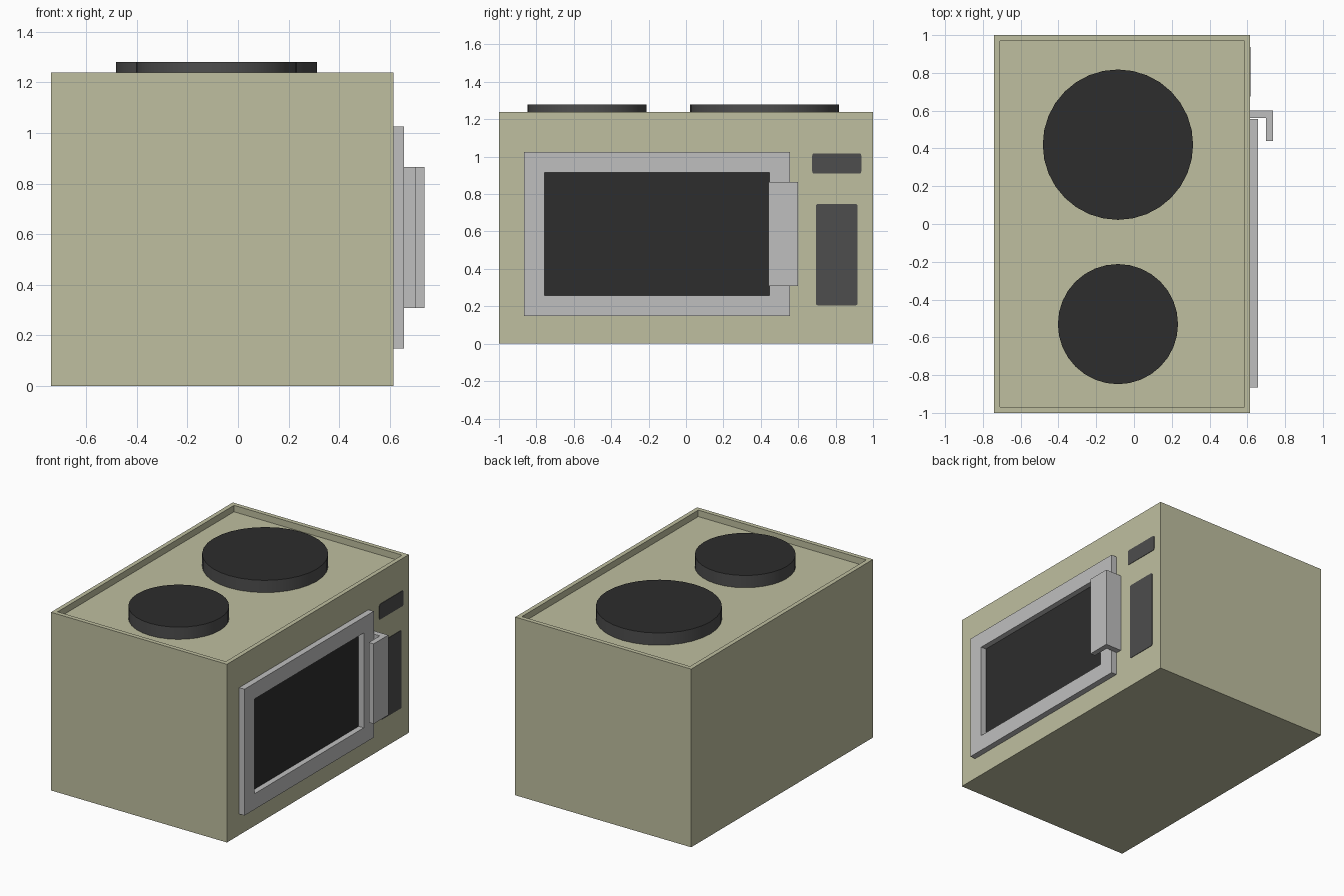
import bpy, bmesh, math
from mathutils import Vector, Matrix

cube = bpy.data.objects.get("Cube")
if cube:
    bpy.data.objects.remove(cube, do_unlink=True)


def material(name, r, g, b):
    m = bpy.data.materials.new(name)
    m.use_nodes = True
    m.diffuse_color = (r, g, b, 1)
    m.node_tree.nodes["Principled BSDF"].inputs["Base Color"].default_value = (r, g, b, 1)
    return m


olive = material("pale olive enamel", 0.52, 0.52, 0.35)
grey = material("light grey metal", 0.52, 0.52, 0.52)
charcoal = material("charcoal", 0.075, 0.075, 0.075)
black = material("black glass", 0.026, 0.026, 0.026)


def finish(name, bm, *mats):
    mesh = bpy.data.meshes.new(name)
    bm.normal_update()
    bm.to_mesh(mesh)
    bm.free()
    for m in mats:
        mesh.materials.append(m)
    ob = bpy.data.objects.new(name, mesh)
    bpy.context.collection.objects.link(ob)
    return ob


def box(lo, hi):
    """Box between two opposite corners."""
    lo, hi = Vector(lo), Vector(hi)
    bm = bmesh.new()
    bmesh.ops.create_cube(bm, size=1)
    bmesh.ops.scale(bm, vec=hi - lo, verts=bm.verts)
    bmesh.ops.translate(bm, vec=(lo + hi) / 2, verts=bm.verts)
    bm.normal_update()
    return bm


def sink(bm, direction, rim, depth):
    """Inset the face looking along direction and push it inward."""
    face = max(bm.faces, key=lambda f: f.normal.dot(Vector(direction)))
    bmesh.ops.inset_individual(bm, faces=[face], thickness=rim)
    bmesh.ops.inset_individual(bm, faces=[face], thickness=0, depth=-depth)
    return face


SIDE = 0.615    # side wall that carries the door
FLOOR = 1.195   # floor of the recessed top

# Body with a sunken cooktop
body = box((-0.74, -1, 0), (SIDE, 1, 1.24))
sink(body, (0, 0, 1), 0.043, 1.24 - FLOOR)
finish("oven_body", body, olive)

# Door frame with a sunken dark window
door = box((SIDE, -0.865, 0.147), (0.656, 0.556, 1.026))
window = sink(door, (1, 0, 0), 0.155, 0.039)
window.material_index = 1
finish("oven_door", door, grey, black)

# L-shaped handle extruded upward from its profile
profile = [(SIDE, 0.56), (0.70, 0.56), (0.70, 0.44), (0.737, 0.44), (0.737, 0.60), (SIDE, 0.60)]
handle = bmesh.new()
base = handle.faces.new([handle.verts.new((x, y, 0.308)) for x, y in profile])
top = bmesh.ops.extrude_face_region(handle, geom=[base])["geom"]
bmesh.ops.translate(handle, vec=(0, 0, 0.557),
                    verts=[v for v in top if isinstance(v, bmesh.types.BMVert)])
bmesh.ops.recalc_face_normals(handle, faces=handle.faces)
finish("door_handle", handle, grey)

# Thin control plates with rounded corners
for name, y0, y1, z0, z1 in (("display_panel", 0.675, 0.937, 0.91, 1.017),
                             ("button_panel", 0.695, 0.917, 0.205, 0.747)):
    plate = box((SIDE - 0.002, y0, z0), (SIDE + 0.003, y1, z1))
    corners = [e for e in plate.edges if abs(e.verts[0].co.x - e.verts[1].co.x) > 0.001]
    bmesh.ops.bevel(plate, geom=corners, offset=0.01, segments=3, profile=0.5, affect='EDGES')
    finish(name, plate, charcoal)

# Hot plates: charcoal rim, black top
for name, y, radius in (("large_hot_plate", 0.42, 0.398), ("small_hot_plate", -0.53, 0.318)):
    disc = bmesh.new()
    height = 1.28 - FLOOR
    bmesh.ops.create_cone(disc, cap_ends=True, segments=32, radius1=radius, radius2=radius,
                          depth=height,
                          matrix=Matrix.Translation((-0.085, y, FLOOR + height / 2)))
    disc.normal_update()
    for f in disc.faces:
        f.material_index = 1 if f.normal.z > 0.5 else 0
    ob = finish(name, disc, charcoal, black)
    bpy.ops.object.select_all(action='DESELECT')
    ob.select_set(True)
    bpy.context.view_layer.objects.active = ob
    bpy.ops.object.shade_smooth_by_angle(angle=math.radians(30))
